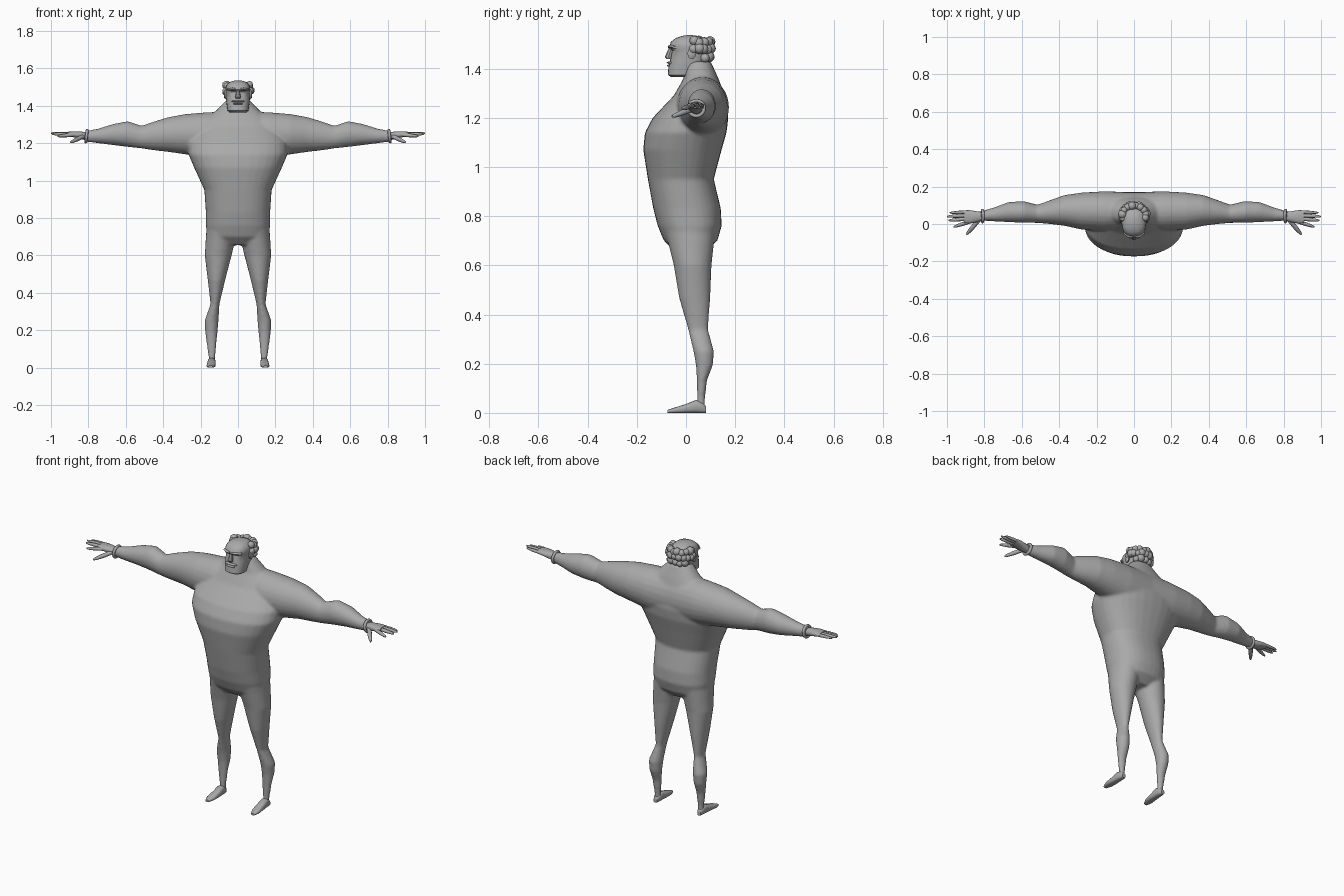
import bpy, bmesh, math, random
from mathutils import Vector, Matrix

if "Cube" in bpy.data.objects:
    bpy.data.objects.remove(bpy.data.objects["Cube"])

random.seed(4)
grey = bpy.data.materials.new("plain grey")
grey.diffuse_color = (0.4, 0.4, 0.4, 1)
grey.use_nodes = True
grey.node_tree.nodes["Principled BSDF"].inputs["Base Color"].default_value = grey.diffuse_color


def loft(bm, rings, axis='z', n=24, power=2.0, side=1):
    """Closed skin over rings (position, a0, a1, b0, b1) along an axis."""
    loops = []
    for t, a0, a1, b0, b1 in rings:
        loop = []
        for i in range(n):
            c, s = math.cos(math.tau * i / n), math.sin(math.tau * i / n)
            a = (a0 + a1) / 2 + (a1 - a0) / 2 * math.copysign(abs(c) ** (2 / power), c)
            b = (b0 + b1) / 2 + (b1 - b0) / 2 * math.copysign(abs(s) ** (2 / power), s)
            p = {'z': (a, b, t), 'x': (t, a, b), 'y': (a, t, b)}[axis]
            loop.append(bm.verts.new((p[0] * side, p[1], p[2])))
        loops.append(loop)
    for l0, l1 in zip(loops, loops[1:]):
        for i in range(n):
            j = (i + 1) % n
            bm.faces.new((l0[i], l0[j], l1[j], l1[i]))
    bm.faces.new(loops[0])
    bm.faces.new(loops[-1])


def limb(bm, p, q, r0, r1, n=8):
    """Tapered finger with a blunt tip."""
    p, q = Vector(p), Vector(q)
    turn = (q - p).to_track_quat('Z', 'Y').to_matrix().to_4x4()
    length = (q - p).length
    tmp = bmesh.new()
    loft(tmp, [(length * f, -r, r, -r, r) for f, r in
               ((0, r0), (.5, r0), (.88, r1), (1, r1 * .5))], n=n)
    tmp.transform(Matrix.Translation(p) @ turn)
    mesh = bpy.data.meshes.new("tmp")
    tmp.to_mesh(mesh)
    tmp.free()
    bm.from_mesh(mesh)
    bpy.data.meshes.remove(mesh)


def finish(bm, name, angle=60, mirror=False):
    bmesh.ops.recalc_face_normals(bm, faces=bm.faces)
    mesh = bpy.data.meshes.new(name)
    bm.to_mesh(mesh)
    bm.free()
    ob = bpy.data.objects.new(name, mesh)
    bpy.context.collection.objects.link(ob)
    mesh.materials.append(grey)
    bpy.ops.object.select_all(action='DESELECT')
    ob.select_set(True)
    bpy.context.view_layer.objects.active = ob
    bpy.ops.object.shade_smooth_by_angle(angle=math.radians(angle))
    if mirror:
        ob.modifiers.new("Mirror", 'MIRROR').use_mirror_merge = False
    return ob


# Body: torso, arms and legs fused into one smooth skin
torso = [(.655, .11, -.045, .08), (.70, .165, -.09, .128), (.76, .172, -.115, .145),
         (.83, .172, -.133, .142), (.95, .18, -.155, .113), (1.07, .235, -.174, .145),
         (1.14, .265, -.167, .165), (1.20, .265, -.135, .172), (1.29, .21, -.05, .158),
         (1.36, .13, -.01, .132), (1.43, .062, .0, .10)]
arm = [(0, -.03, .17, 1.10, 1.37), (.16, -.04, .175, 1.12, 1.366), (.28, -.03, .168, 1.14, 1.356),
       (.37, -.01, .155, 1.153, 1.340), (.45, .0, .127, 1.162, 1.316), (.515, .006, .103, 1.172, 1.293),
       (.59, .006, .122, 1.180, 1.318), (.67, .010, .118, 1.190, 1.302), (.75, .014, .088, 1.20, 1.277),
       (.82, .018, .068, 1.209, 1.265)]
leg = [(.80, .01, .165, -.10, .12), (.70, .010, .172, -.075, .115), (.60, .034, .178, -.05, .104),
       (.47, .068, .162, -.029, .099), (.34, .099, .147, .008, .090), (.25, .104, .179, .030, .114),
       (.195, .109, .176, .040, .110), (.13, .115, .168, .044, .085), (.05, .122, .157, .045, .077),
       (.018, .122, .157, .045, .077)]
bm = bmesh.new()
loft(bm, [(z, -w, w, f, b) for z, w, f, b in torso], n=32, power=2.3)
for side in (1, -1):
    loft(bm, arm, 'x', side=side)
    loft(bm, leg, 'z', side=side)
body = finish(bm, "body", 180)
remesh = body.modifiers.new("Remesh", 'REMESH')
remesh.mode = 'VOXEL'
remesh.voxel_size = .008
remesh.use_smooth_shade = True
smooth = body.modifiers.new("Smooth", 'SMOOTH')
smooth.factor, smooth.iterations = .5, 6

# Feet
bm = bmesh.new()
loft(bm, [(.082, .130, .152, 0, .025), (.065, .122, .159, 0, .045), (.04, .120, .162, 0, .052),
          (0, .119, .165, 0, .036), (-.045, .122, .168, 0, .022), (-.075, .136, .158, 0, .012)],
     'y', 16, 2.8)
finish(bm, "feet", 50, True)

# Hands: palm, four fingers and a thumb
bm = bmesh.new()
loft(bm, [(.80, .022, .062, 1.213, 1.258), (.84, .010, .068, 1.222, 1.262),
          (.88, .002, .074, 1.232, 1.263), (.91, .004, .073, 1.238, 1.261)], 'x', 16, 2.4)
for p, q, r in (((.83, .022, 1.235), (.895, -.056, 1.205), .012),
                ((.88, .012, 1.245), (.965, -.016, 1.237), .010),
                ((.89, .028, 1.248), (.992, .019, 1.249), .010),
                ((.89, .046, 1.249), (1.0, .040, 1.253), .010),
                ((.89, .064, 1.248), (.985, .060, 1.251), .009)):
    limb(bm, p, q, r, r * .7)
finish(bm, "hands", 60, True)

# Wristbands
for side in (1, -1):
    bpy.ops.mesh.primitive_torus_add(major_segments=20, minor_segments=8, major_radius=.031,
                                     minor_radius=.008, location=(.81 * side, .042, 1.238),
                                     rotation=(0, math.radians(90 - 6 * side), 0))
    band = bpy.context.object
    band.name = "wristband"
    band.data.materials.append(grey)
    bpy.ops.object.shade_smooth()

# Head: square jaw, brow and bald crown
bm = bmesh.new()
loft(bm, [(z, -w, w, f, b) for z, w, f, b in (
    (1.365, .044, -.060, .02), (1.374, .056, -.074, .05), (1.41, .061, -.071, .075),
    (1.44, .064, -.063, .086), (1.474, .064, -.057, .09), (1.487, .066, -.068, .09),
    (1.508, .062, -.062, .085), (1.524, .050, -.042, .07), (1.533, .028, -.015, .045),
    (1.536, .008, .005, .025))], n=24, power=2.5)
finish(bm, "head", 40)

# Nose, lips and brows
bm = bmesh.new()
loft(bm, [(1.438, -.013, .013, -.078, -.055), (1.448, -.015, .015, -.086, -.055),
          (1.485, -.007, .007, -.069, -.05)], n=8)
finish(bm, "nose", 40)
bm = bmesh.new()
for z0, w in ((1.412, .026), (1.424, .036)):
    loft(bm, [(z0 - .005, -w, w, -.071, -.05), (z0, -w, w, -.079, -.05),
              (z0 + .005, -w * .8, w * .8, -.071, -.05)], n=12, power=3)
finish(bm, "lips", 40)
bm = bmesh.new()
loft(bm, [(.006, -.074, -.055, 1.481, 1.493), (.03, -.074, -.05, 1.483, 1.497),
          (.056, -.054, -.03, 1.481, 1.491)], 'x', 8)
finish(bm, "brows", 40, True)

# Ears
bm = bmesh.new()
loft(bm, [(.058, .008, .034, 1.442, 1.480), (.072, .006, .040, 1.438, 1.486),
          (.076, .014, .036, 1.446, 1.480)], 'x', 12)
finish(bm, "ears", 50, True)

# Curly hair: lumps wrapping round the back from ear to ear
bm = bmesh.new()
for z, count, reach in ((1.447, 9, .92), (1.478, 11, 1.0), (1.508, 10, .93)):
    for i in range(count):
        a = math.radians(-15 + 210 * i / (count - 1)) + random.uniform(-.06, .06)
        if z < 1.46 and math.sin(a) < .25:
            continue
        r = random.uniform(.018, .024)
        place = Matrix.Translation((.067 * reach * math.cos(a), .047 + .055 * reach * math.sin(a),
                                    z + random.uniform(-.005, .005)))
        bmesh.ops.create_icosphere(bm, subdivisions=2, radius=r, matrix=place)
finish(bm, "hair", 60)
